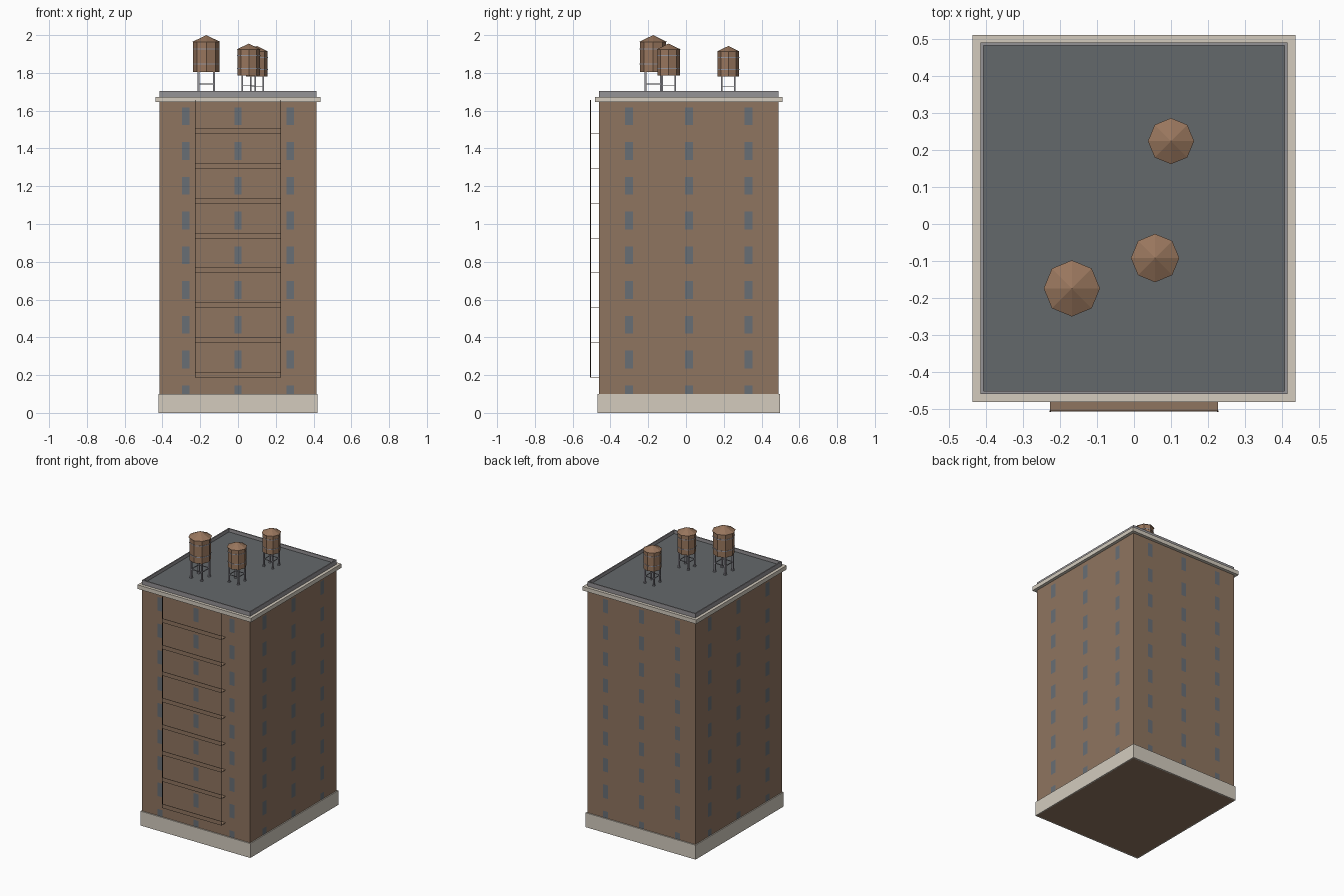
import bpy, bmesh
from math import radians
from mathutils import Vector

cube = bpy.data.objects.get("Cube")
if cube:
    bpy.data.objects.remove(cube, do_unlink=True)


def material(name, rgb):
    """Make a flat material from an 8-bit sRGB colour."""
    lin = [c / 3294 if c < 11 else ((c / 255 + 0.055) / 1.055) ** 2.4 for c in rgb]
    mat = bpy.data.materials.new(name)
    mat.use_nodes = True
    mat.diffuse_color = (*lin, 1)
    bsdf = mat.node_tree.nodes["Principled BSDF"]
    bsdf.inputs["Base Color"].default_value = (*lin, 1)
    bsdf.inputs["Roughness"].default_value = 0.9
    return mat


BRICK = material("brown brick", (143, 117, 96))
GLASS = material("window blue grey", (104, 110, 117))
STONE = material("pale stone", (211, 203, 190))
COPING = material("parapet grey", (149, 147, 150))
TAR = material("roof dark grey", (100, 104, 107))
WOOD = material("tank wood", (152, 118, 93))
METAL = material("tank metal", (152, 151, 159))
IRON = material("dark iron", (66, 52, 43))

CY = 0.015            # building centre in y
HX, HY = 0.415, 0.475  # half size of the walls
ROOF = 1.68
STOREY = 0.184


def add_box(bm, lo, hi):
    verts = bmesh.ops.create_cube(bm, size=1)["verts"]
    lo, hi = Vector(lo), Vector(hi)
    for v in verts:
        v.co = (lo + hi) / 2 + v.co * (hi - lo)


def add_prism(bm, centre, r1, r2, z0, z1, sides=8):
    verts = bmesh.ops.create_cone(bm, cap_ends=True, segments=sides,
                                  radius1=r1, radius2=r2, depth=z1 - z0)["verts"]
    bmesh.ops.translate(bm, verts=verts, vec=(*centre, (z0 + z1) / 2))


def finish(name, bm, *mats):
    mesh = bpy.data.meshes.new(name)
    bm.to_mesh(mesh)
    bm.free()
    for m in mats:
        mesh.materials.append(m)
    obj = bpy.data.objects.new(name, mesh)
    bpy.context.collection.objects.link(obj)
    return obj


def box(name, lo, hi, mat):
    bm = bmesh.new()
    add_box(bm, lo, hi)
    return finish(name, bm, mat)


def frame(name, ox, oy, ix, iy, z0, z1, mat):
    """Rectangular ring with the given outer and inner half sizes."""
    bm = bmesh.new()
    loops = []
    for hx, hy, z in ((ox, oy, z0), (ox, oy, z1), (ix, iy, z1), (ix, iy, z0)):
        loops.append([bm.verts.new((sx * hx, CY + sy * hy, z))
                      for sx, sy in ((-1, -1), (1, -1), (1, 1), (-1, 1))])
    for a, b in zip(loops, loops[1:] + loops[:1]):
        for i in range(4):
            j = (i + 1) % 4
            bm.faces.new((a[i], a[j], b[j], b[i]))
    bmesh.ops.recalc_face_normals(bm, faces=bm.faces)
    return finish(name, bm, mat)


# Walls, cut along the window edges
bm = bmesh.new()
add_box(bm, (-HX, CY - HY, 0), (HX, CY + HY, 1.65))
columns = (-2 / 3, 0, 2 / 3)
rows = [1.571 - STOREY * k for k in range(9)]
WIN = 0.045           # window half width as a share of the wall half size
WIN_H = 0.047


def cut(axis, pos):
    co, no = Vector((0, 0, 0)), Vector((0, 0, 0))
    co[axis], no[axis] = pos, 1
    bmesh.ops.bisect_plane(bm, geom=bm.verts[:] + bm.edges[:] + bm.faces[:],
                           plane_co=co, plane_no=no)


for side in (-1, 1):
    for c in columns:
        cut(0, (c + side * WIN) * HX)
        cut(1, CY + (c + side * WIN) * HY)
    for z in rows:
        cut(2, z + side * WIN_H)

for f in bm.faces:
    p = f.calc_center_median()
    if abs(f.normal.z) > 0.5:
        continue
    along = p.x / HX if abs(f.normal.y) > 0.5 else (p.y - CY) / HY
    in_column = any(abs(along - c) < WIN for c in columns)
    in_row = any(abs(p.z - z) < WIN_H for z in rows)
    f.material_index = int(in_column and in_row)
finish("walls", bm, BRICK, GLASS)

# Stone base, cornice, parapet and roof
frame("stone_base", HX + 0.007, HY + 0.008, HX - 0.002, HY - 0.002, 0, 0.1, STONE)
box("cornice", (-0.436, CY - 0.496, 1.645), (0.436, CY + 0.496, 1.673), STONE)
frame("parapet", HX, HY, HX - 0.008, HY - 0.008, 1.67, 1.703, COPING)
box("roof", (-HX + 0.005, CY - HY + 0.005, 1.665), (HX - 0.005, CY + HY - 0.005, ROOF), TAR)

# Fire escape on the front
FRONT = -0.507
WALL = CY - HY
for k in range(8):
    z = 0.188 + STOREY * k
    bm = bmesh.new()
    add_box(bm, (-0.227, FRONT, z), (0.227, WALL, z + 0.003))
    add_box(bm, (-0.227, FRONT, z), (0.227, FRONT + 0.003, z + 0.029))
    finish("fire_escape_landing_%d" % (k + 1), bm, BRICK)
for name, x in (("left", 0.226), ("right", -0.226)):
    box("fire_escape_post_" + name, (x - 0.002, FRONT - 0.001, 0.188),
        (x + 0.002, FRONT + 0.003, 1.656), IRON)


def water_tank(name, x, y, s):
    """Octagonal wooden tank on four legs, scaled by s."""
    c = (x, y)
    bm = bmesh.new()
    add_prism(bm, c, 0.069 * s, 0.069 * s, ROOF + 0.124 * s, ROOF + 0.285 * s)
    finish(name + "_barrel", bm, WOOD)
    bm = bmesh.new()
    add_prism(bm, c, 0.076 * s, 0, ROOF + 0.283 * s, ROOF + 0.32 * s)
    finish(name + "_lid", bm, WOOD)
    # Hoops
    bm = bmesh.new()
    for h in (0.167, 0.246):
        z = ROOF + h * s
        add_prism(bm, c, 0.071 * s, 0.071 * s, z - 0.003 * s, z + 0.003 * s)
    finish(name + "_hoops", bm, METAL)
    # Legs, feet and braces
    bm = bmesh.new()
    d, w, zb = 0.041 * s, 0.005 * s, ROOF + 0.06 * s
    for sx in (-1, 1):
        for sy in (-1, 1):
            px, py = x + sx * d, y + sy * d
            add_box(bm, (px - w, py - w, ROOF), (px + w, py + w, ROOF + 0.126 * s))
            add_box(bm, (px - 1.6 * w, py - 1.6 * w, ROOF),
                    (px + 1.6 * w, py + 1.6 * w, ROOF + 0.006 * s))
        t = w / 2
        add_box(bm, (x + sx * d - t, y - d, zb - t), (x + sx * d + t, y + d, zb + t))
        add_box(bm, (x - d, y + sx * d - t, zb - t), (x + d, y + sx * d + t, zb + t))
    finish(name + "_stand", bm, METAL)


water_tank("large_water_tank", -0.168, -0.174, 1.0)
water_tank("middle_water_tank", 0.057, -0.092, 0.86)
water_tank("small_water_tank", 0.1, 0.224, 0.82)
